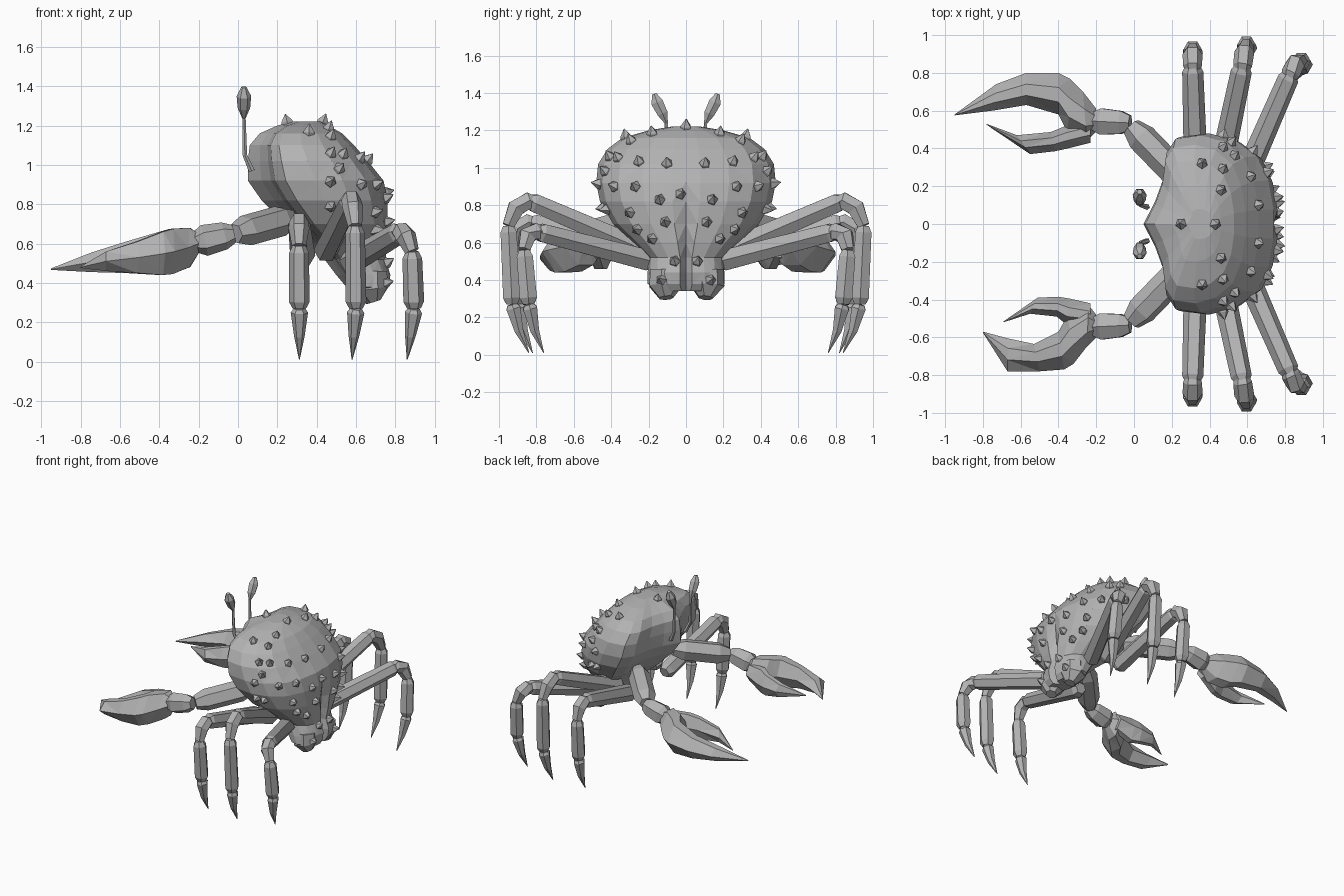
import bpy, bmesh, math
from mathutils import Vector
from mathutils.bvhtree import BVHTree

old = bpy.data.objects.get("Cube")
if old:
    bpy.data.objects.remove(old, do_unlink=True)

grey = bpy.data.materials.new("shell grey")
grey.use_nodes = True
grey.diffuse_color = (0.45, 0.45, 0.45, 1)
grey.node_tree.nodes["Principled BSDF"].inputs["Base Color"].default_value = (0.45, 0.45, 0.45, 1)


def finish(name, bm):
    bmesh.ops.recalc_face_normals(bm, faces=bm.faces)
    mesh = bpy.data.meshes.new(name)
    bm.to_mesh(mesh)
    bm.free()
    mesh.materials.append(grey)
    obj = bpy.data.objects.new(name, mesh)
    bpy.context.collection.objects.link(obj)


def loft(bm, rings):
    """Skin a list of equally long closed rings and cap both ends."""
    rows = [[bm.verts.new(p) for p in ring] for ring in rings]
    n = len(rows[0])
    for a, b in zip(rows, rows[1:]):
        for i in range(n):
            j = (i + 1) % n
            bm.faces.new((a[i], a[j], b[j], b[i]))
    bm.faces.new(rows[0])
    bm.faces.new(rows[-1])


def tube(bm, path, radii, sides=6):
    """Faceted limb piece along a path with a radius at each point."""
    pts = [Vector(p) for p in path]
    rings = []
    for i, p in enumerate(pts):
        d = (pts[min(i + 1, len(pts) - 1)] - pts[max(i - 1, 0)]).normalized()
        ref = Vector((1, 0, 0)) if abs(d.x) < 0.8 else Vector((0, 0, 1))
        u = d.cross(ref).normalized()
        v = d.cross(u)
        ring = []
        for k in range(sides):
            t = math.tau * (k + 0.5) / sides
            ring.append(p + (u * math.cos(t) + v * math.sin(t)) * radii[i])
        rings.append(ring)
    loft(bm, rings)


def segment(bm, a, b, r0, r1, chamfer=0.035):
    """Limb segment with tapered, chamfered ends."""
    a, b = Vector(a), Vector(b)
    c = chamfer / (b - a).length
    tube(bm, [a, a.lerp(b, c), b.lerp(a, c), b], [r0 * 0.65, r0, r1, r1 * 0.65])


# Body: horizontal sections given as height, front x, back x, half width, groove depth
sections = [
    (0.34, 0.60, 0.74, 0.15, 0.05), (0.38, 0.55, 0.765, 0.205, 0.06),
    (0.44, 0.50, 0.775, 0.205, 0.06), (0.52, 0.44, 0.75, 0.20, 0.05),
    (0.60, 0.36, 0.76, 0.28, 0.04), (0.70, 0.24, 0.76, 0.39, 0.03),
    (0.82, 0.12, 0.76, 0.46, 0.02), (0.92, 0.05, 0.74, 0.48, 0.0),
    (1.02, 0.05, 0.66, 0.47, 0.0), (1.10, 0.06, 0.59, 0.42, 0.0),
    (1.16, 0.11, 0.53, 0.34, 0.0), (1.20, 0.20, 0.46, 0.20, 0.0),
    (1.22, 0.28, 0.42, 0.08, 0.0)]
# Half outline of a section, from the beak round to the spine of the shell
outline = [(0.0, 0.0), (0.1, 0.25), (0.17, 0.5), (0.2, 0.8), (0.28, 0.96), (0.5, 1.0),
           (0.7, 0.93), (0.87, 0.75), (0.96, 0.48), (1.0, 0.16)]
bm = bmesh.new()
rings = []
for z, front, back, w, groove in sections:
    side = [(front + u * (back - front), v * w, z) for u, v in outline]
    ring = side + [(back - groove, 0, z)]
    ring += [(x, -y, z) for x, y, z in reversed(side[1:])]
    rings.append(ring)
loft(bm, rings)
bmesh.ops.triangulate(bm, faces=[f for f in bm.faces if len(f.verts) == 4])
tree = BVHTree.FromBMesh(bm)
finish("body_shell", bm)

# Spikes: seated on the shell by casting rays at it
rays = []
for y, z in [(0.11, 0.71), (0.14, 0.83), (0.10, 1.02), (0.30, 0.76), (0.27, 0.90),
             (0.38, 0.90), (0.25, 1.03), (0.36, 1.05), (0.26, 0.67), (0.18, 0.62),
             (0.42, 0.78), (0.43, 0.98), (0.13, 0.40), (0.06, 0.50)]:
    for s in (1, -1):
        rays.append((Vector((2, s * y, z)), Vector((-1, 0, 0))))
rays.append((Vector((2, -0.03, 0.86)), Vector((-1, 0, 0))))
for x, y in [(0.25, 0.0), (0.43, 0.0), (0.36, 0.32), (0.46, 0.18)]:
    for s in ((1, -1) if y else (1,)):
        rays.append((Vector((x, s * y, 2)), Vector((0, 0, -1))))
hub = Vector((0.47, 0, 0.85))
for deg in (-25, -8, 8, 27, 45):
    for s in (1, -1):
        t = math.radians(deg)
        d = Vector((0, s * math.cos(t), math.sin(t)))
        rays.append((hub + d * 2, -d))
bm = bmesh.new()
for origin, direction in rays:
    hit, normal, _, _ = tree.ray_cast(origin, direction)
    if hit:
        if normal.dot(direction) > 0:
            normal = -normal
        axis = (normal + Vector((0, 0, 0.25))).normalized()
        tube(bm, [hit - axis * 0.02, hit + axis * 0.008, hit + axis * 0.048],
             [0.03, 0.03, 0.002], 5)
finish("shell_spikes", bm)

# Walking legs: hip, knee, ankle top, ankle bottom, tip
legs = {
    "front": [(0.33, 0.2, 0.53), (0.31, 0.84, 0.71), (0.31, 0.925, 0.59),
              (0.312, 0.90, 0.27), (0.312, 0.82, 0.01)],
    "middle": [(0.44, 0.2, 0.55), (0.575, 0.84, 0.825), (0.595, 0.95, 0.69),
               (0.60, 0.93, 0.27), (0.58, 0.84, 0.01)],
    "rear": [(0.56, 0.18, 0.5), (0.83, 0.80, 0.66), (0.885, 0.865, 0.56),
             (0.895, 0.84, 0.27), (0.86, 0.76, 0.01)]}
for s, side_name in ((1, "left"), (-1, "right")):
    for label, joints in legs.items():
        hip, knee, shin, ankle, tip = [Vector((x, s * y, z)) for x, y, z in joints]
        bm = bmesh.new()
        segment(bm, hip, knee, 0.064, 0.056)
        bend = knee.lerp(shin, 0.45) + Vector((0, s * 0.02, 0.02))
        tube(bm, [knee.lerp(hip, 0.05), knee, bend, shin], [0.04, 0.05, 0.053, 0.036])
        segment(bm, shin, ankle, 0.05, 0.053)
        claw_top = ankle.lerp(tip, 0.08)
        tube(bm, [ankle, claw_top, claw_top.lerp(tip, 0.5) + Vector((0, s * 0.012, 0)), tip],
             [0.03, 0.044, 0.027, 0.002])
        finish(f"{label}_leg_{side_name}", bm)

    # Claw arm in two segments
    bm = bmesh.new()
    segment(bm, (0.27, s * 0.22, 0.73), (-0.015, s * 0.515, 0.65), 0.08, 0.08, 0.08)
    segment(bm, (-0.02, s * 0.535, 0.65), (-0.22, s * 0.545, 0.605), 0.07, 0.08, 0.05)
    finish(f"claw_arm_{side_name}", bm)

    # Eye stalk and eye
    bm = bmesh.new()
    tube(bm, [(0.07, s * 0.09, 0.97), (0.035, s * 0.1, 1.05), (0.03, s * 0.105, 1.25)],
         [0.016, 0.012, 0.009], 5)
    tube(bm, [(0.03, s * 0.105, 1.24), (0.03, s * 0.125, 1.29), (0.03, s * 0.155, 1.35),
              (0.03, s * 0.17, 1.395)], [0.01, 0.032, 0.037, 0.014])
    finish(f"eye_{side_name}", bm)

    # Rounded lobe at the tail end of the shell
    bm = bmesh.new()
    tube(bm, [(0.67, s * 0.11, 0.46), (0.67, s * 0.11, 0.37), (0.69, s * 0.105, 0.305)],
         [0.09, 0.095, 0.04], 7)
    finish(f"tail_lobe_{side_name}", bm)


def finger(bm, stations):
    """Flattened pincer: stations hold inner x, y, outer x, y, mid height, half thickness."""
    rings = []
    for ix, iy, ox, oy, z, h in stations:
        a, b = Vector((ix, iy, z)), Vector((ox, oy, z))
        up = Vector((0, 0, h))
        rings.append([a, a.lerp(b, 0.3) + up, a.lerp(b, 0.65) + up, b,
                      a.lerp(b, 0.65) - up, a.lerp(b, 0.3) - up])
    loft(bm, rings)
    bmesh.ops.triangulate(bm, faces=[f for f in bm.faces if len(f.verts) == 4])


# Pincers: the left one is longer than the right
pincers = {
    "left": ([(-0.2, 0.49, -0.2, 0.61, 0.6, 0.05), (-0.25, 0.44, -0.27, 0.70, 0.58, 0.10),
              (-0.35, 0.48, -0.34, 0.77, 0.56, 0.115), (-0.40, 0.58, -0.40, 0.80, 0.55, 0.11),
              (-0.57, 0.63, -0.57, 0.80, 0.53, 0.08), (-0.75, 0.60, -0.73, 0.74, 0.505, 0.05),
              (-0.95, 0.575, -0.95, 0.58, 0.47, 0.004)],
             [(-0.23, 0.55, -0.23, 0.43, 0.58, 0.06), (-0.36, 0.52, -0.35, 0.40, 0.55, 0.09),
              (-0.44, 0.487, -0.42, 0.385, 0.54, 0.08), (-0.62, 0.47, -0.55, 0.37, 0.52, 0.05),
              (-0.78, 0.53, -0.78, 0.525, 0.49, 0.004)]),
    "right": ([(-0.2, -0.48, -0.2, -0.60, 0.6, 0.05), (-0.24, -0.43, -0.25, -0.65, 0.58, 0.10),
               (-0.35, -0.48, -0.32, -0.74, 0.56, 0.115), (-0.40, -0.57, -0.37, -0.77, 0.55, 0.11),
               (-0.53, -0.635, -0.5, -0.78, 0.53, 0.08), (-0.67, -0.605, -0.67, -0.78, 0.51, 0.05),
               (-0.8, -0.57, -0.8, -0.575, 0.48, 0.004)],
              [(-0.23, -0.54, -0.23, -0.42, 0.58, 0.06), (-0.36, -0.53, -0.34, -0.395, 0.55, 0.09),
               (-0.41, -0.49, -0.40, -0.385, 0.54, 0.08), (-0.55, -0.475, -0.51, -0.39, 0.53, 0.05),
               (-0.69, -0.52, -0.69, -0.515, 0.50, 0.004)])}
for side_name, (big, small) in pincers.items():
    bm = bmesh.new()
    finger(bm, big)
    finger(bm, small)
    finish(f"pincer_{side_name}", bm)
